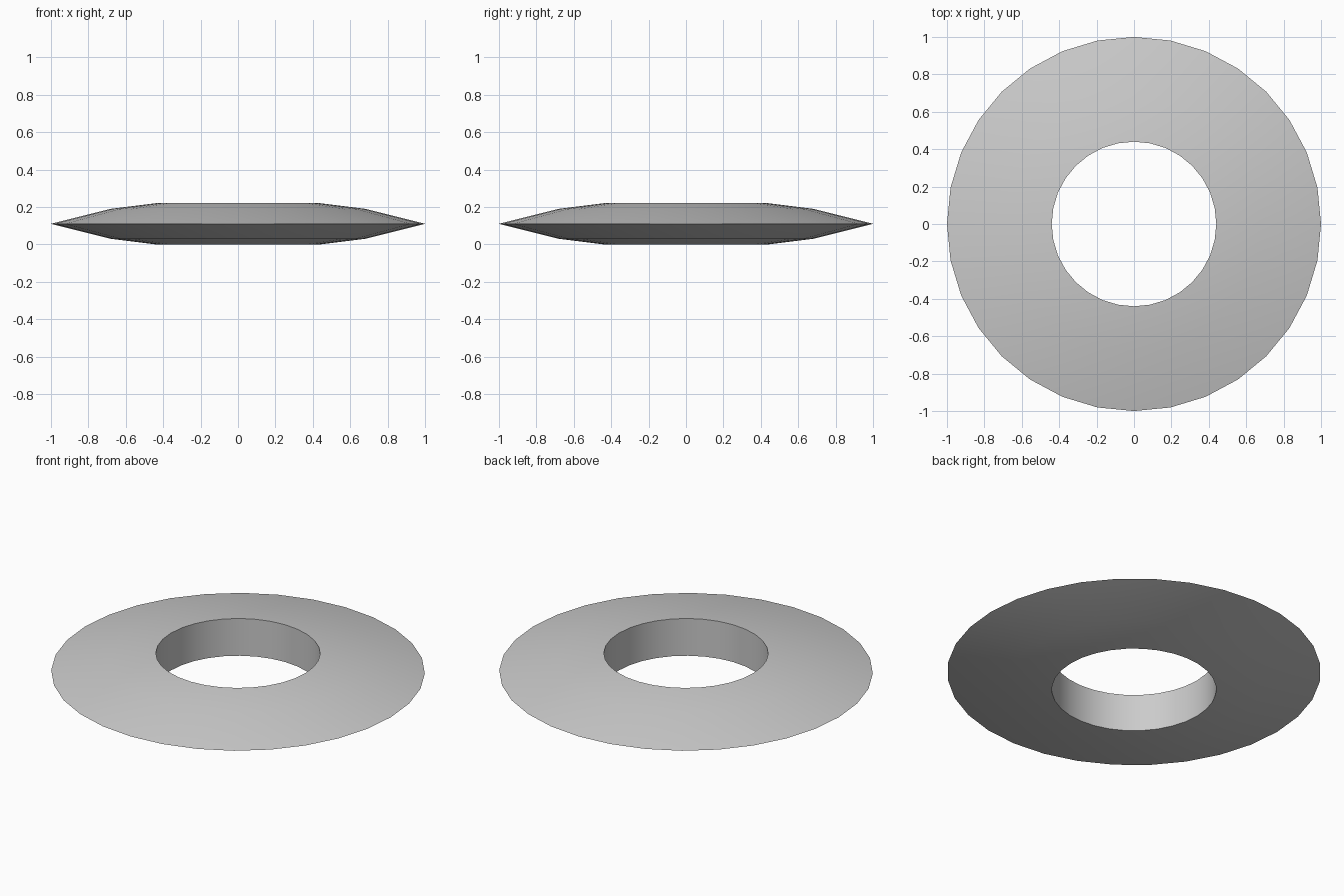
import bpy, bmesh, math

if "Cube" in bpy.data.objects:
    bpy.data.objects.remove(bpy.data.objects["Cube"])

SIDES = 32
# Cross-section of the ring: (radius, height)
PROFILE = [(0.44, 0.0), (0.68, 0.03), (1.0, 0.11), (0.68, 0.19), (0.44, 0.22)]

# Revolve the cross-section around z
bm = bmesh.new()
rings = []
for i in range(SIDES):
    a = 2 * math.pi * i / SIDES
    rings.append([bm.verts.new((r * math.cos(a), r * math.sin(a), z)) for r, z in PROFILE])
n = len(PROFILE)
for i in range(SIDES):
    cur, nxt = rings[i], rings[(i + 1) % SIDES]
    for j in range(n):
        k = (j + 1) % n
        bm.faces.new((cur[j], nxt[j], nxt[k], cur[k]))
bmesh.ops.recalc_face_normals(bm, faces=bm.faces)

mesh = bpy.data.meshes.new("ring_disc")
bm.to_mesh(mesh)
bm.free()
ring = bpy.data.objects.new("ring_disc", mesh)
bpy.context.collection.objects.link(ring)

# Smooth outer surface, sharp hole edges
bpy.context.view_layer.objects.active = ring
ring.select_set(True)
bpy.ops.object.shade_smooth_by_angle(angle=math.radians(40))
